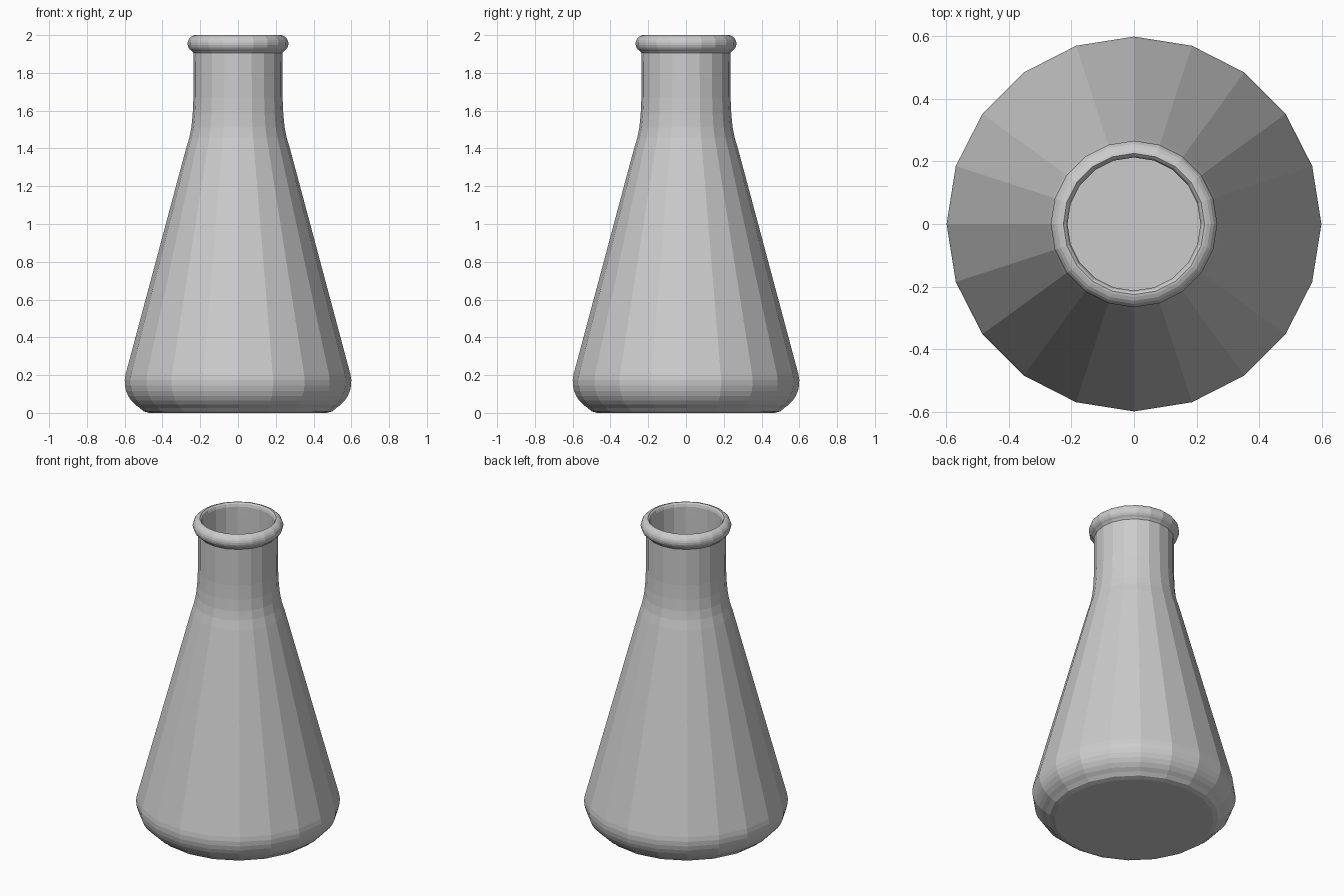
import bpy, bmesh, math

if "Cube" in bpy.data.objects:
    bpy.data.objects.remove(bpy.data.objects["Cube"])

SIDES = 20
WALL = 0.022


def arc(cr, cz, rad, a0, a1, n):
    """Points on an arc in the (radius, height) plane, angles in degrees."""
    return [(cr + rad * math.cos(math.radians(a0 + (a1 - a0) * i / n)),
             cz + rad * math.sin(math.radians(a0 + (a1 - a0) * i / n)))
            for i in range(n + 1)]


def lathe(name, profile, sides):
    """Revolve a profile about z; both ends are closed with flat discs."""
    bm = bmesh.new()
    rings = []
    for r, z in profile:
        rings.append([bm.verts.new((r * math.cos(2 * math.pi * k / sides),
                                    r * math.sin(2 * math.pi * k / sides), z))
                      for k in range(sides)])
    for a, b in zip(rings, rings[1:]):
        for k in range(sides):
            j = (k + 1) % sides
            bm.faces.new((a[k], a[j], b[j], b[k]))
    bm.faces.new(rings[0][::-1])
    bm.faces.new(rings[-1])
    bm.normal_update()
    mesh = bpy.data.meshes.new(name)
    bm.to_mesh(mesh)
    bm.free()
    obj = bpy.data.objects.new(name, mesh)
    bpy.context.collection.objects.link(obj)
    return obj


# Outer wall: rounded foot, cone, shoulder curve and straight neck
foot = [(0.47, 0.0), (0.50, 0.008)] + arc(0.44, 0.165, 0.16, -60, 14, 7)
shoulder = [(0.275, 1.40), (0.258, 1.455), (0.247, 1.51), (0.24, 1.58), (0.236, 1.67)]
neck = [(0.235, 1.905)]

# Rolled lip, ending inside the mouth
lip = arc(0.222, 1.955, 0.045, -60, 75, 8)
lip = [(r, z) for r, z in lip] + [(0.226, 2.0), (0.218, 1.992), (0.213, 1.975)]

# Inner wall: the outer wall moved in by the glass thickness, ending in the floor
inner = [(r - WALL, max(z, WALL)) for r, z in reversed(foot[2:] + shoulder + neck)]
inner.append((0.44, WALL))

lathe("flask_body", foot + shoulder + neck + lip + inner, SIDES)
